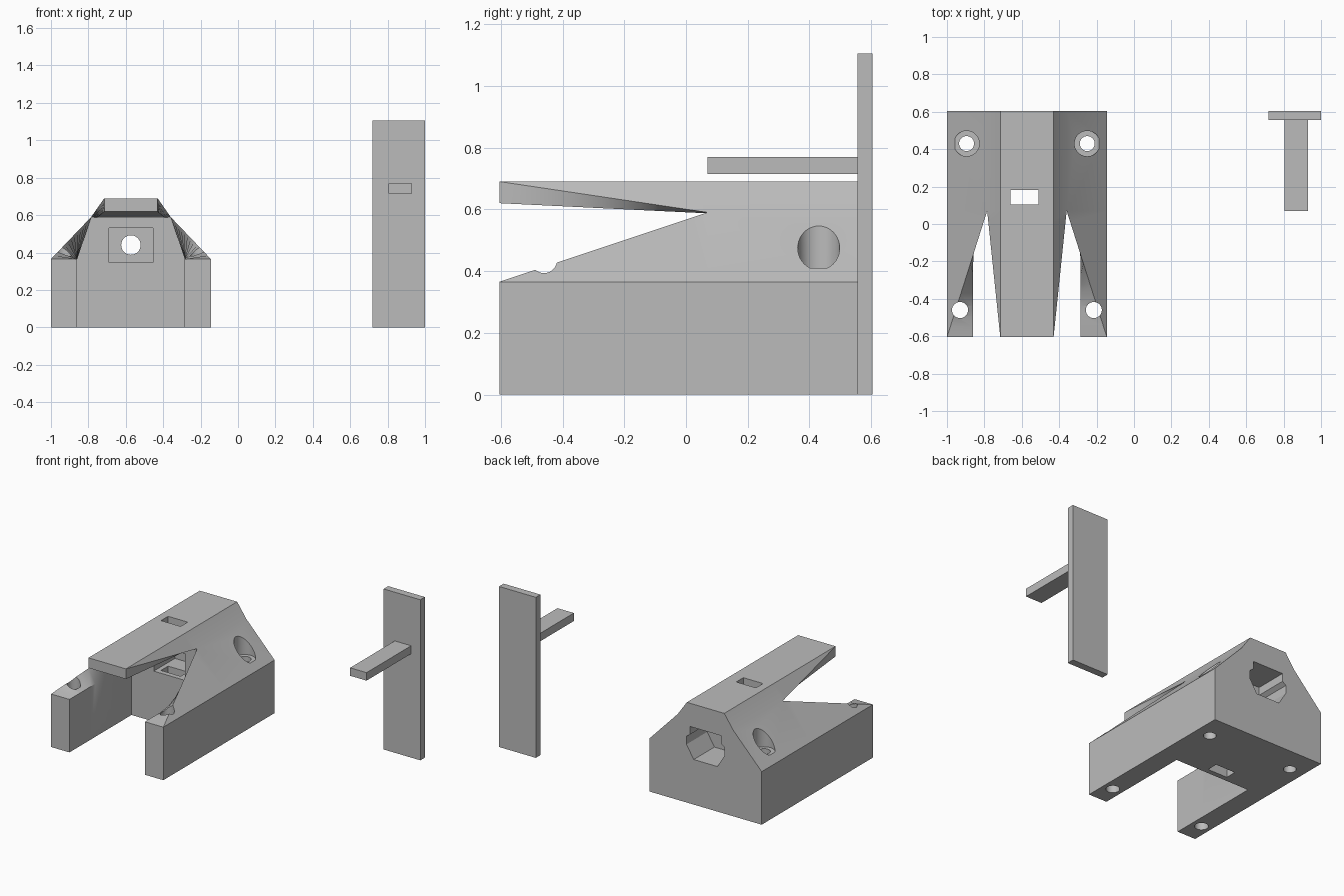
import bpy, bmesh, math
from mathutils import Vector, Matrix

if "Cube" in bpy.data.objects:
    bpy.data.objects.remove(bpy.data.objects["Cube"])

CX = -0.5725                     # centre line of the housing
YF, YM, YB = -0.605, 0.07, 0.605  # front, cavity wall, back
N = 12

grey = bpy.data.materials.new("plain_grey")
grey.diffuse_color = (0.5, 0.5, 0.5, 1)
grey.use_nodes = True
grey.node_tree.nodes["Principled BSDF"].inputs["Base Color"].default_value = grey.diffuse_color


def finish(name, bm):
    bmesh.ops.recalc_face_normals(bm, faces=bm.faces[:])
    me = bpy.data.meshes.new(name)
    bm.to_mesh(me)
    bm.free()
    me.materials.append(grey)
    ob = bpy.data.objects.new(name, me)
    bpy.context.collection.objects.link(ob)
    return ob


def box(name, x0, x1, y0, y1, z0, z1):
    bm = bmesh.new()
    bmesh.ops.create_cube(bm, size=1)
    for v in bm.verts:
        v.co = Vector(((x0 + x1) / 2 + v.co.x * (x1 - x0),
                       (y0 + y1) / 2 + v.co.y * (y1 - y0),
                       (z0 + z1) / 2 + v.co.z * (z1 - z0)))
    return finish(name, bm)


def cylinder(name, loc, r, depth, along_y=False):
    bm = bmesh.new()
    m = Matrix.Translation(loc)
    if along_y:
        m = m @ Matrix.Rotation(math.pi / 2, 4, 'X')
    bmesh.ops.create_cone(bm, cap_ends=True, segments=40, radius1=r, radius2=r,
                          depth=depth, matrix=m)
    return finish(name, bm)


def prism(name, pts, y0, y1):
    bm = bmesh.new()
    a, b = ([bm.verts.new((CX + x, y, z)) for x, z in pts] for y in (y0, y1))
    bm.faces.new(a)
    bm.faces.new(b)
    for i in range(len(pts)):
        j = (i + 1) % len(pts)
        bm.faces.new((a[i], a[j], b[j], b[i]))
    return finish(name, bm)


def skin(bm, rings, closed_front=False, closed_back=False):
    vs = [[bm.verts.new((CX + x, y, z)) for x, z in pts] for y, pts in rings]
    for a, b in zip(vs, vs[1:]):
        for i in range(len(a)):
            j = (i + 1) % len(a)
            bm.faces.new((a[i], a[j], b[j], b[i]))
    if closed_front:
        bm.faces.new(vs[0])
    if closed_back:
        bm.faces.new(vs[-1])


def mix(a, b, t):
    return (a[0] + (b[0] - a[0]) * t, a[1] + (b[1] - a[1]) * t)


# Housing: two arms and a roof lofted to a rear block, open between them
W, S, I, T = 0.4275, 0.365, 0.2875, 0.1425   # half width, shoulder, slot, top
APEX, CEIL = (0.2125, 0.59), (0.18, 0.587)
bm = bmesh.new()
steps = [(YF + (YM - YF) * k / N, k / N) for k in range(N + 1)]
for s in (-1, 1):
    rings = []
    for y, t in steps:
        pts = [(W, 0), (I, 0), (I, S), mix((W, S), APEX, t), (W, S)]
        rings.append((y, [(s * x, z) for x, z in pts]))
    skin(bm, rings, closed_front=True)
rings = []
for y, t in steps:
    half = [(T, 0.69), mix((T, 0.69), APEX, t), mix((T, 0.62), CEIL, t)]
    rings.append((y, half + [(-x, z) for x, z in reversed(half)]))
skin(bm, rings, closed_front=True)
half = [(I, 0), (W, 0), (W, S), APEX, (T, 0.69)]
ring = half + [(-x, z) for x, z in reversed(half)]
skin(bm, [(YM, ring), (YB, ring)], closed_back=True)
half = [(I, 0), (I, S), APEX, CEIL]
wall = half + [(-x, z) for x, z in reversed(half)]
bm.faces.new([bm.verts.new((CX + x, YM, z)) for x, z in wall])
bmesh.ops.remove_doubles(bm, verts=bm.verts[:], dist=1e-4)
bmesh.ops.dissolve_degenerate(bm, dist=1e-5, edges=bm.edges[:])
housing = finish("housing", bm)

# Cutters: screw holes, counterbores, latch slot, shaft pockets
cutters = []
for s in (-1, 1):
    cutters += [cylinder("rear_hole", (CX + s * 0.3225, 0.43, 0.4), 0.04, 1.2),
                cylinder("rear_counterbore", (CX + s * 0.3225, 0.43, 0.66), 0.068, 0.5),
                cylinder("front_hole", (CX + s * 0.3575, -0.46, 0.3), 0.043, 0.9)]
cutters.append(box("latch_slot", -0.66, -0.51, 0.105, 0.182, -0.2, 0.9))
cutters.append(box("front_pocket", CX - 0.118, CX + 0.118, 0.0, 0.3, 0.347, 0.53))
half = [(0.118, 0.53), (0.118, 0.475), (0.145, 0.455), (0.145, 0.40), (0.09, 0.31)]
cutters.append(prism("back_pocket", half + [(-x, z) for x, z in reversed(half)], 0.38, 0.7))
cutters.append(cylinder("shaft_bore", (CX, 0.34, 0.44), 0.052, 0.2, True))

for c in cutters:
    c.hide_render = True
    mod = housing.modifiers.new(c.name, 'BOOLEAN')
    mod.operation, mod.solver, mod.object = 'DIFFERENCE', 'EXACT', c
dg = bpy.context.evaluated_depsgraph_get()
result = bpy.data.meshes.new_from_object(housing.evaluated_get(dg))
housing.modifiers.clear()
housing.data = result
for c in cutters:
    bpy.data.objects.remove(c)
bpy.context.view_layer.objects.active = housing
housing.select_set(True)
bpy.ops.object.shade_smooth_by_angle(angle=math.radians(25))

# Separate pusher: upright plate with a bar
box("upright_plate", 0.72, 1.0, 0.555, 0.605, 0, 1.105)
box("push_bar", 0.805, 0.93, 0.07, 0.556, 0.715, 0.77)
